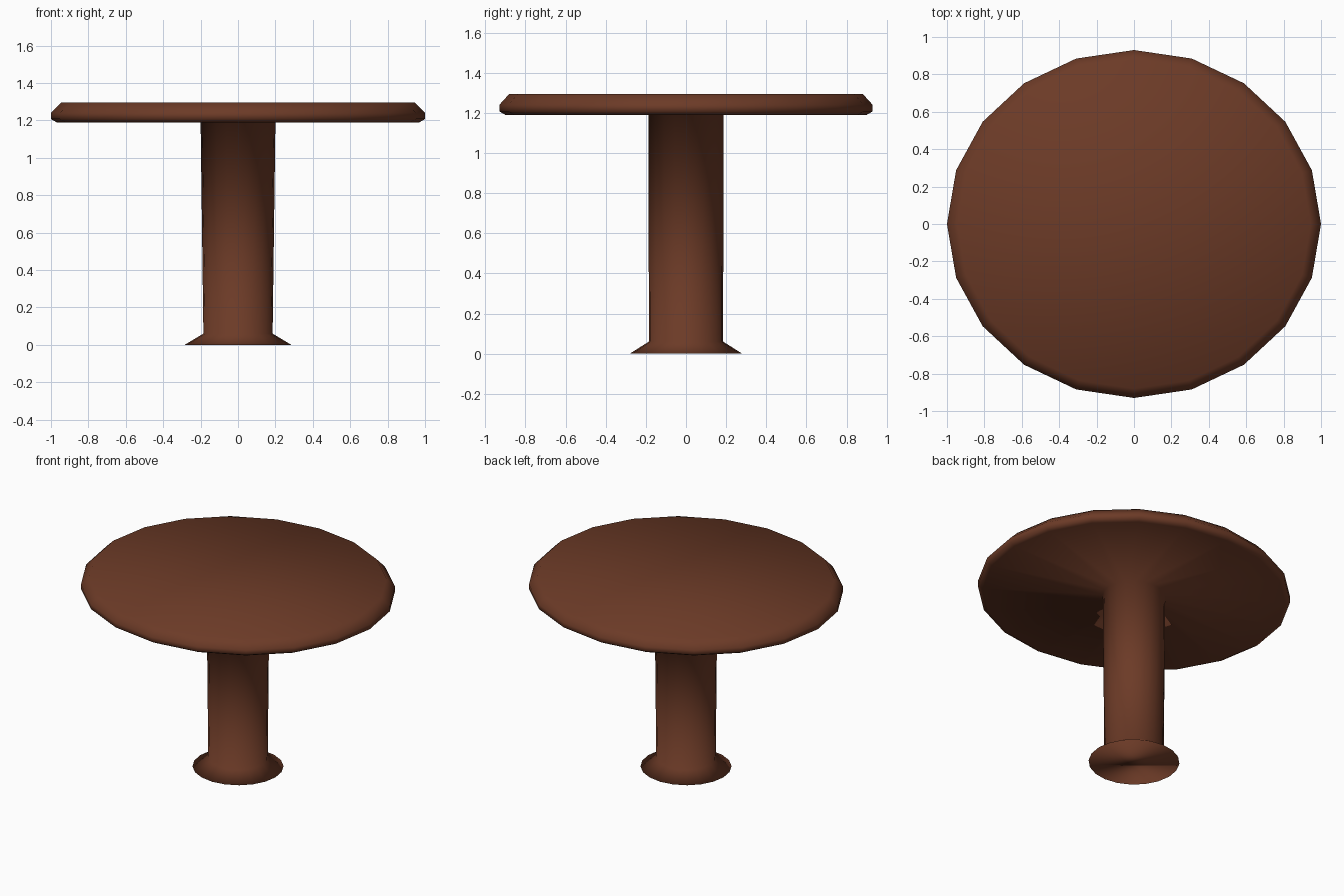
import bpy, bmesh, math

if "Cube" in bpy.data.objects:
    bpy.data.objects.remove(bpy.data.objects["Cube"])

SIDES = 20

wood = bpy.data.materials.new("dark brown wood")
wood.diffuse_color = (0.15, 0.043, 0.02, 1)
wood.use_nodes = True
wood.node_tree.nodes["Principled BSDF"].inputs["Base Color"].default_value = wood.diffuse_color


def lathe(name, rings):
    """Join elliptical rings (x radius, y radius, z), bottom to top, and cap both ends."""
    bm = bmesh.new()
    loops = []
    for rx, ry, z in rings:
        loops.append([bm.verts.new((rx * math.cos(a), ry * math.sin(a), z))
                      for a in (2 * math.pi * i / SIDES for i in range(SIDES))])
    for low, high in zip(loops, loops[1:]):
        for i in range(SIDES):
            j = (i + 1) % SIDES
            bm.faces.new((low[i], low[j], high[j], high[i]))
    bm.faces.new(loops[0][::-1])
    bm.faces.new(loops[-1])
    for f in bm.faces:
        f.smooth = True
    mesh = bpy.data.meshes.new(name)
    bm.to_mesh(mesh)
    bm.free()
    mesh.materials.append(wood)
    obj = bpy.data.objects.new(name, mesh)
    bpy.context.collection.objects.link(obj)
    return obj


# Flared foot, column and bevelled oval top as one continuous turned piece
lathe("pedestal_table", [
    (0.285, 0.28, 0.0),      # foot edge
    (0.185, 0.185, 0.06),    # column bottom
    (0.20, 0.187, 1.19),     # column top
    (0.97, 0.90, 1.19),      # underside of top
    (1.0, 0.93, 1.207),      # lower rim
    (1.0, 0.93, 1.24),       # upper rim
    (0.945, 0.88, 1.295),    # top surface edge
])
